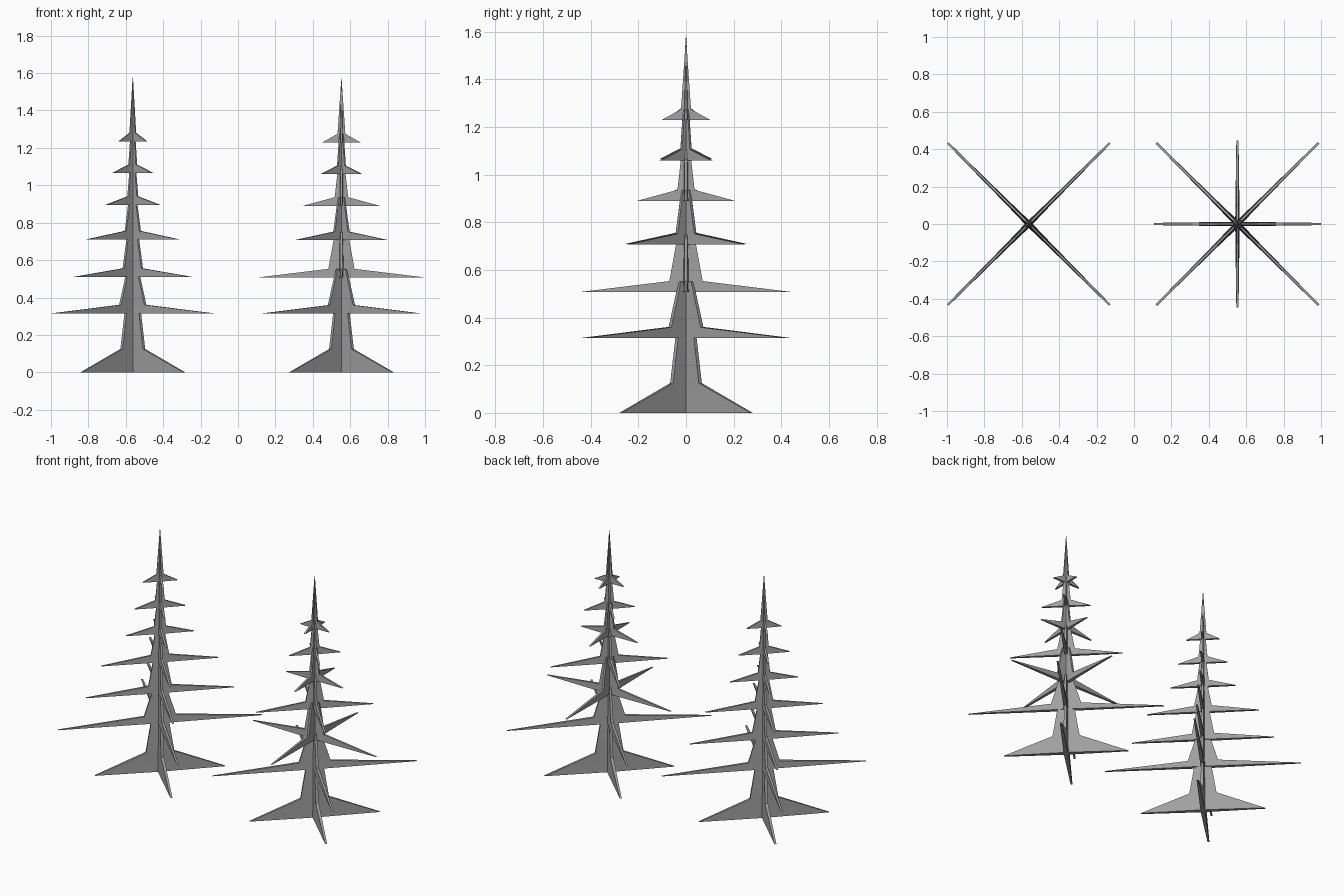
import bpy, bmesh, math

cube = bpy.data.objects.get("Cube")
if cube:
    bpy.data.objects.remove(cube, do_unlink=True)

grey = bpy.data.materials.new("needle_grey")
grey.use_nodes = True
colour = (0.35, 0.35, 0.35, 1)
grey.diffuse_color = colour
grey.node_tree.nodes["Principled BSDF"].inputs["Base Color"].default_value = colour

HEIGHT = 1.575
# Each tier: base height, branch reach, shoulder radius, neck radius
TIERS = [
    (0.0, 0.39, 0.085, 0.055),
    (0.315, 0.613, 0.095, 0.05),
    (0.51, 0.446, 0.07, 0.042),
    (0.71, 0.352, 0.055, 0.03),
    (0.895, 0.204, 0.036, 0.022),
    (1.065, 0.153, 0.028, 0.017),
    (1.235, 0.104, 0.021, 0.001),
]


def star_ring(bm, z, reach, half_tip, valley, turn):
    """Four thin arms with blunt tips and a valley between neighbours."""
    ring = []
    for k in range(4):
        a = turn + k * math.pi / 2
        c, s = math.cos(a), math.sin(a)
        for u, v in ((reach, -half_tip), (reach, half_tip), (valley, valley)):
            ring.append(bm.verts.new((u * c - v * s, u * s + v * c, z)))
    return ring


def loft(bm, rings):
    for low, high in zip(rings, rings[1:]):
        n = len(low)
        for i in range(n):
            j = (i + 1) % n
            bm.faces.new((low[i], low[j], high[j], high[i]))
    bm.faces.new(list(reversed(rings[0])))
    bm.faces.new(rings[-1])


def build_tier(name, index, x, turn, scale):
    z, reach, shoulder, neck = TIERS[index]
    last = index == len(TIERS) - 1
    top = HEIGHT if last else TIERS[index + 1][0]
    slim = 1 - 0.6 * z / HEIGHT
    bm = bmesh.new()
    rings = [
        star_ring(bm, z, reach, 0.006, 0.015 * slim, turn),
        star_ring(bm, z + (0.125 if index == 0 else 0.046), shoulder,
                  0.009 * slim, 0.013 * slim, turn),
        star_ring(bm, top, neck, 0.0008 if last else 0.008 * slim,
                  0.0009 if last else 0.011 * slim, turn),
    ]
    # The neck tucks up inside the tier above
    if not last:
        rings.append(star_ring(bm, top + 0.045, neck * 0.7, 0.005 * slim,
                               0.007 * slim, turn))
    loft(bm, rings)
    mesh = bpy.data.meshes.new(name)
    bm.to_mesh(mesh)
    bm.free()
    mesh.materials.append(grey)
    obj = bpy.data.objects.new(name, mesh)
    bpy.context.collection.objects.link(obj)
    obj.location.x = x
    obj.scale.z = scale
    bpy.ops.object.select_all(action="DESELECT")
    obj.select_set(True)
    bpy.context.view_layer.objects.active = obj
    bpy.ops.object.shade_smooth_by_angle(angle=math.radians(30))


# Right tree has aligned tiers; on the left tree every other tier is turned
for i in range(len(TIERS)):
    part = "foot" if i == 0 else f"branches_{i}"
    build_tier(f"right_tree_{part}", i, -0.5625, math.pi / 4, 1)
    turned = i > 0 and i % 2 == 0
    build_tier(f"left_tree_{part}", i, 0.553, 0 if turned else math.pi / 4, 0.995)
